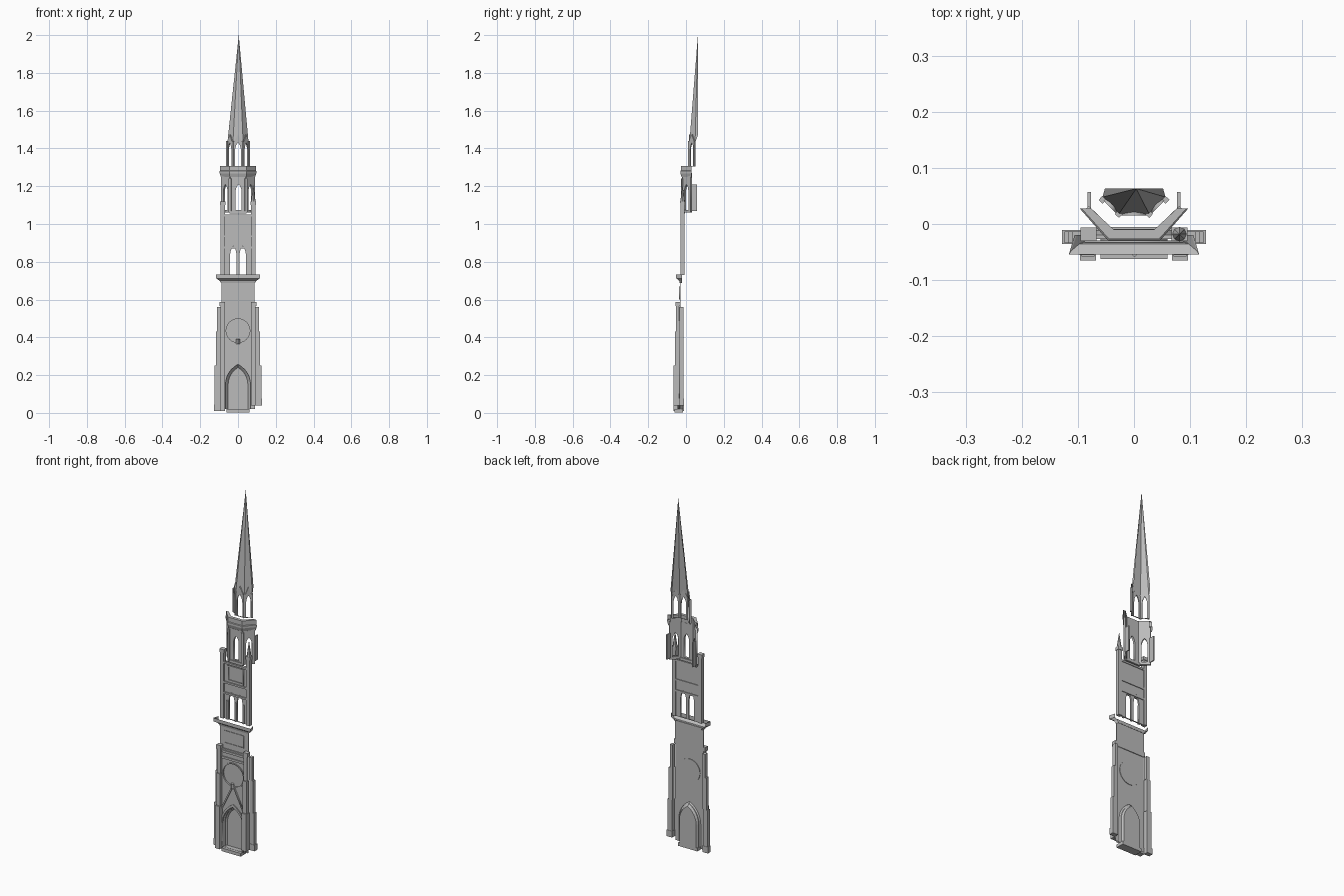
import bpy, bmesh, math
from mathutils import Vector

cube = bpy.data.objects.get("Cube")
if cube:
    bpy.data.objects.remove(cube)

stone = bpy.data.materials.new("grey stone")
stone.use_nodes = True
GREY = (0.5, 0.5, 0.5, 1)
stone.diffuse_color = GREY
stone.node_tree.nodes["Principled BSDF"].inputs["Base Color"].default_value = GREY


def add(name, mesh):
    ob = bpy.data.objects.new(name, mesh)
    mesh.materials.clear()
    mesh.materials.append(stone)
    bpy.context.collection.objects.link(ob)
    return ob


def box(name, x0, x1, y0, y1, z0, z1, angle=0):
    bm = bmesh.new()
    bmesh.ops.create_cube(bm, size=1)
    for v in bm.verts:
        v.co = (v.co.x * (x1 - x0), v.co.y * (y1 - y0), v.co.z * (z1 - z0))
    me = bpy.data.meshes.new(name)
    bm.to_mesh(me)
    bm.free()
    ob = add(name, me)
    ob.location = ((x0 + x1) / 2, (y0 + y1) / 2, (z0 + z1) / 2)
    ob.rotation_euler.z = angle


def loft(name, rings, cyclic=False):
    """Open shell through rings of equal point count."""
    bm = bmesh.new()
    rows = [[bm.verts.new(p) for p in r] for r in rings]
    for a, b in zip(rows, rows[1:]):
        n = len(a)
        for i in range(n if cyclic else n - 1):
            j = (i + 1) % n
            bm.faces.new((a[i], a[j], b[j], b[i]))
    bmesh.ops.remove_doubles(bm, verts=bm.verts, dist=1e-5)
    me = bpy.data.meshes.new(name)
    bm.to_mesh(me)
    bm.free()
    return add(name, me)


def panel(name, outlines, origin=(0, 0), thick=0.01, angle=0):
    """Upright slab whose inner outlines become openings."""
    cu = bpy.data.curves.new(name, 'CURVE')
    cu.dimensions, cu.fill_mode, cu.extrude = '2D', 'BOTH', thick / 2
    for pts in outlines:
        sp = cu.splines.new('POLY')
        sp.points.add(len(pts) - 1)
        for p, (x, z) in zip(sp.points, pts):
            p.co = (x, z, 0, 1)
        sp.use_cyclic_u = True
    tmp = bpy.data.objects.new(name + "_curve", cu)
    bpy.context.collection.objects.link(tmp)
    dg = bpy.context.evaluated_depsgraph_get()
    me = bpy.data.meshes.new_from_object(tmp.evaluated_get(dg))
    bpy.data.objects.remove(tmp)
    ob = add(name, me)
    ob.location = (*origin, 0)
    ob.rotation_euler = (math.pi / 2, 0, angle)
    return ob


def rect(x0, x1, z0, z1):
    return [(x0, z0), (x1, z0), (x1, z1), (x0, z1)]


def arch(c, w, z0, spring, top, n=6):
    """Pointed arch outline centred on c with half width w."""
    k = (top - spring) / math.sin(math.pi / 3)
    side = [(-w + 2 * w * math.cos(i * math.pi / 3 / n),
             spring + k * math.sin(i * math.pi / 3 / n)) for i in range(n + 1)]
    side = [(w, z0)] + side
    return [(c + x, z) for x, z in side] + [(c - x, z) for x, z in side[-2::-1]]


def circle(r, z, n=24):
    return [(r * math.cos(2 * math.pi * i / n), z + r * math.sin(2 * math.pi * i / n)) for i in range(n)]


def half_octagon(front, wide, y0, y1, z):
    return [(-wide, y1, z), (-front, y0, z), (front, y0, z), (wide, y1, z)]


# Portal stage: wall with doorway and round window
ROSE = 0.435
panel("portal_wall", [rect(-0.09, 0.09, 0.02, 0.57), arch(0, 0.068, 0.021, 0.15, 0.26),
                      circle(0.065, ROSE)], (0, -0.037), 0.006)
panel("round_window", [circle(0.065, ROSE)], (0, -0.033), 0.004)
panel("window_rim", [circle(0.069, ROSE), circle(0.063, ROSE)], (0, -0.041), 0.008)
panel("door", [arch(0, 0.052, 0.02, 0.15, 0.24)], (0, -0.017), 0.004)
panel("door_arch_moulding", [arch(0, 0.076, 0.02, 0.15, 0.272), arch(0, 0.066, 0.021, 0.15, 0.257)],
      (0, -0.042), 0.008)
steps = [(0.068, 0.26, -0.038), (0.06, 0.25, -0.03), (0.06, 0.25, -0.026), (0.052, 0.24, -0.015)]
loft("door_reveal", [[(x, y, z) for x, z in arch(0, w, 0.02, 0.15, t)] for w, t, y in steps])
box("doorstep", -0.06, 0.06, -0.062, -0.015, 0.002, 0.02)
for s in (-1, 1):
    panel("portal_gable", [[(s * 0.078, 0.225), (s * 0.071, 0.225), (0, 0.372), (0, 0.388)]], (0, -0.043), 0.008)
box("gable_finial", -0.007, 0.007, -0.057, -0.04, 0.365, 0.39, math.pi / 4)
for z in (0.515, 0.55):
    box("frieze_band", -0.07, 0.07, -0.046, -0.036, z, z + 0.012)

# Stepped corner buttresses
for s, base in ((-1, 0.01), (1, 0.04)):
    for x0, x1, y0, z0, z1 in ((0.068, 0.096, -0.065, base, 0.25), (0.07, 0.094, -0.058, 0.25, 0.43),
                               (0.072, 0.092, -0.052, 0.43, 0.58), (0.096, 0.124, -0.034, base, 0.25),
                               (0.094, 0.117, -0.034, 0.25, 0.43), (0.092, 0.11, -0.034, 0.43, 0.56)):
        a, b = sorted((s * x0, s * x1))
        box("buttress", a, b, y0, -0.013 if x1 > 0.1 else -0.036, z0, z1)
    a, b = sorted((s * 0.07, s * 0.097))
    box("buttress_cap", a, b, -0.055, -0.03, 0.565, 0.588)
    a, b = sorted((s * 0.094, s * 0.128))
    box("buttress_plinth", a, b, -0.036, -0.011, base, base + 0.035)

# Plain stage with a flared open cornice
panel("plain_wall", [rect(-0.088, 0.088, 0.56, 0.695)], (0, -0.031), 0.004)
panel("wall_frame", [rect(-0.06, 0.06, 0.6, 0.67), rect(-0.057, 0.057, 0.603, 0.667)], (0, -0.034), 0.004)
flare = [(0.09, -0.033, 0.688), (0.098, -0.036, 0.7), (0.112, -0.048, 0.71), (0.116, -0.054, 0.712),
         (0.116, -0.054, 0.732)]
loft("lower_cornice", [[(-w + 0.01, -0.02, z), (-w, y, z), (w, y, z), (w - 0.01, -0.02, z)] for w, y, z in flare])

# Belfry stage: twin arches, panel and corner piers
panel("belfry_wall", [rect(-0.075, 0.075, 0.73, 1.05), arch(-0.025, 0.017, 0.731, 0.83, 0.885),
                      arch(0.025, 0.017, 0.731, 0.83, 0.885)], (0, -0.016), 0.008)
panel("belfry_panel_frame", [rect(-0.05, 0.05, 0.945, 1.035), rect(-0.042, 0.042, 0.955, 1.027)],
      (0, -0.022), 0.006)
for x in (-0.05, 0, 0.05):
    box("belfry_colonnette", x - 0.005, x + 0.005, -0.026, -0.012, 0.73, 0.835)
for z in (0.87, 0.93, 1.04):
    box("belfry_band", -0.092, 0.092, -0.027, -0.008, z, z + 0.01)
for s, top in ((-1, 1.1), (1, 1.1)):
    box("belfry_pier", s * 0.081 - 0.011, s * 0.081 + 0.011, -0.028, -0.008, 0.73, top)
    box("pier_cap", s * 0.081 - 0.014, s * 0.081 + 0.014, -0.03, -0.006, top, top + 0.018)
peak = Vector((0.081, -0.018, 1.205))
base = [(0.081 + 0.013 * math.cos(i * math.pi / 4), -0.018 + 0.013 * math.sin(i * math.pi / 4), 1.115)
        for i in range(8)]
loft("pinnacle", [base, [peak] * 8], True)

# Open octagonal stage
F, W, Y0, Y1 = 0.04, 0.085, -0.015, 0.028
L, A = math.hypot(W - F, Y1 - Y0), math.atan2(Y1 - Y0, W - F)
panel("octagon_front", [rect(-F, F, 1.06, 1.27), arch(0.003, 0.016, 1.075, 1.17, 1.21)], (0, Y0), 0.012)
for s in (-1, 1):
    window = arch(L / 2, 0.015, 1.075, 1.17, 1.21)
    panel("octagon_side", [[(s * x, z) for x, z in p] for p in (rect(0, L, 1.06, 1.27), window)],
          (s * F, Y0), 0.012, s * A)
    box("octagon_pier", s * F - 0.007, s * F + 0.007, Y0 - 0.01, Y0 + 0.006, 1.06, 1.24, s * A / 2)
    box("octagon_fin", s * 0.08 - 0.003, s * 0.08 + 0.003, 0.028, 0.057, 1.07, 1.21)
shape = [(0, 1.245), (0.006, 1.25), (0.012, 1.268), (0.012, 1.28), (0.009, 1.283), (0.009, 1.308),
         (-0.008, 1.308), (-0.008, 1.262)]
loft("octagon_cornice", [half_octagon(F + o / 2, W + o, Y0 - 0.003 - o, Y1, z) for o, z in shape])
box("octagon_sill", -0.045, 0.045, -0.026, -0.005, 1.055, 1.07)

# Lantern with gabled arches
F, W, Y0, Y1 = 0.027, 0.056, 0.018, 0.048
L, A = math.hypot(W - F, Y1 - Y0), math.atan2(Y1 - Y0, W - F)


def gabled(c, h):
    wall = [(c - h, 1.305), (c + h, 1.305), (c + h, 1.425), (c, 1.475), (c - h, 1.425)]
    return [wall, arch(c, h * 0.6, 1.306, 1.385, 1.43)]


panel("lantern_front", gabled(0, F), (0, Y0), 0.006)
for s in (-1, 1):
    panel("lantern_side", gabled(s * L / 2, L / 2), (s * F, Y0), 0.006, s * A)
    for x, y in ((F, Y0), (W, Y1 - 0.005)):
        box("lantern_post", s * x - 0.005, s * x + 0.005, y - 0.005, y + 0.005, 1.305, 1.44, A)

# Spire: open-backed half of an octagonal pyramid
rim = [(-0.052, 0.063, 1.47)] + half_octagon(F, W, Y0, Y1, 1.43) + [(0.052, 0.063, 1.47)]
apex = Vector((0.004, 0.063, 2.0))
loft("spire", [rim, [apex] * len(rim)])
